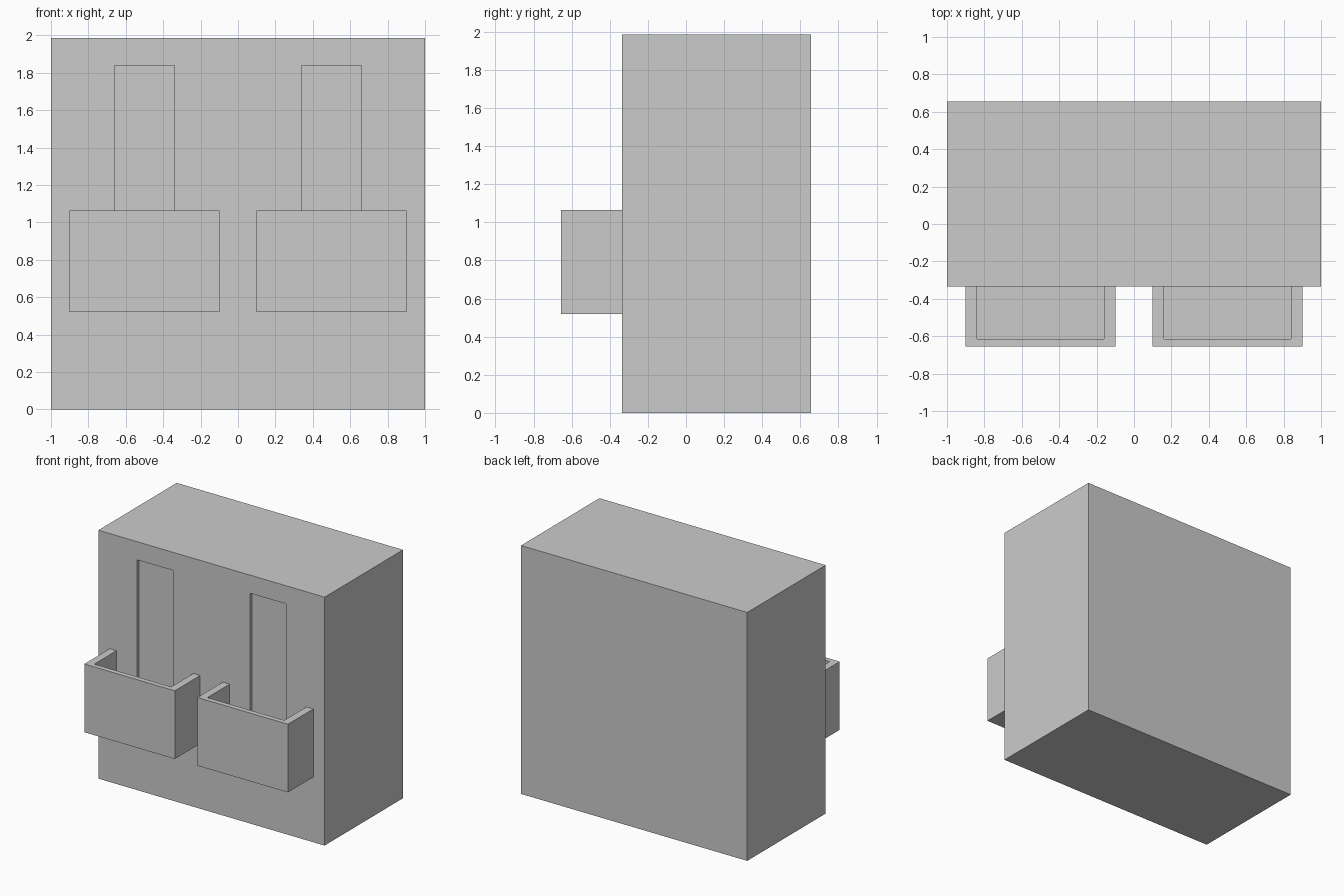
import bpy, bmesh

if "Cube" in bpy.data.objects:
    bpy.data.objects.remove(bpy.data.objects["Cube"])

FRONT = -0.335     # front plane of the body
FLOOR = 0.57       # inner floor height of the bins


def prism(name, outline, z0, z1, mirror=False):
    """Extrude an xy outline from z0 to z1, optionally mirrored across x = 0."""
    bm = bmesh.new()
    face = bm.faces.new([bm.verts.new((x, y, z0)) for x, y in outline])
    top = bmesh.ops.extrude_face_region(bm, geom=[face])["geom"]
    bmesh.ops.translate(bm, vec=(0, 0, z1 - z0),
                        verts=[v for v in top if isinstance(v, bmesh.types.BMVert)])
    bmesh.ops.recalc_face_normals(bm, faces=bm.faces)
    mesh = bpy.data.meshes.new(name)
    bm.to_mesh(mesh)
    bm.free()
    obj = bpy.data.objects.new(name, mesh)
    bpy.context.collection.objects.link(obj)
    if mirror:
        obj.modifiers.new("mirror", "MIRROR").use_mirror_merge = False
    return obj


def rect(x0, x1, y0, y1):
    return [(x0, y0), (x1, y0), (x1, y1), (x0, y1)]


# Main block
body = prism("body", rect(-1, 1, FRONT, 0.655), 0, 1.985)

# Shallow vertical recesses, running down into the bins
cutter = prism("recess_cutter", rect(0.34, 0.66, FRONT - 0.1, FRONT + 0.028),
               FLOOR, 1.84, mirror=True)
cutter.hide_render = True
cutter.hide_viewport = True
cutter.display_type = "WIRE"
cut = body.modifiers.new("recesses", "BOOLEAN")
cut.operation = "DIFFERENCE"
cut.solver = "EXACT"
cut.object = cutter

# Open-topped bins: U-shaped wall and a floor
wall = [(0.1, FRONT), (0.1, -0.655), (0.9, -0.655), (0.9, FRONT),
        (0.84, FRONT), (0.84, -0.615), (0.16, -0.615), (0.16, FRONT)]
prism("bin_wall", wall, 0.52, 1.065, mirror=True)
prism("bin_floor", rect(0.16, 0.84, -0.615, FRONT), 0.52, FLOOR, mirror=True)
